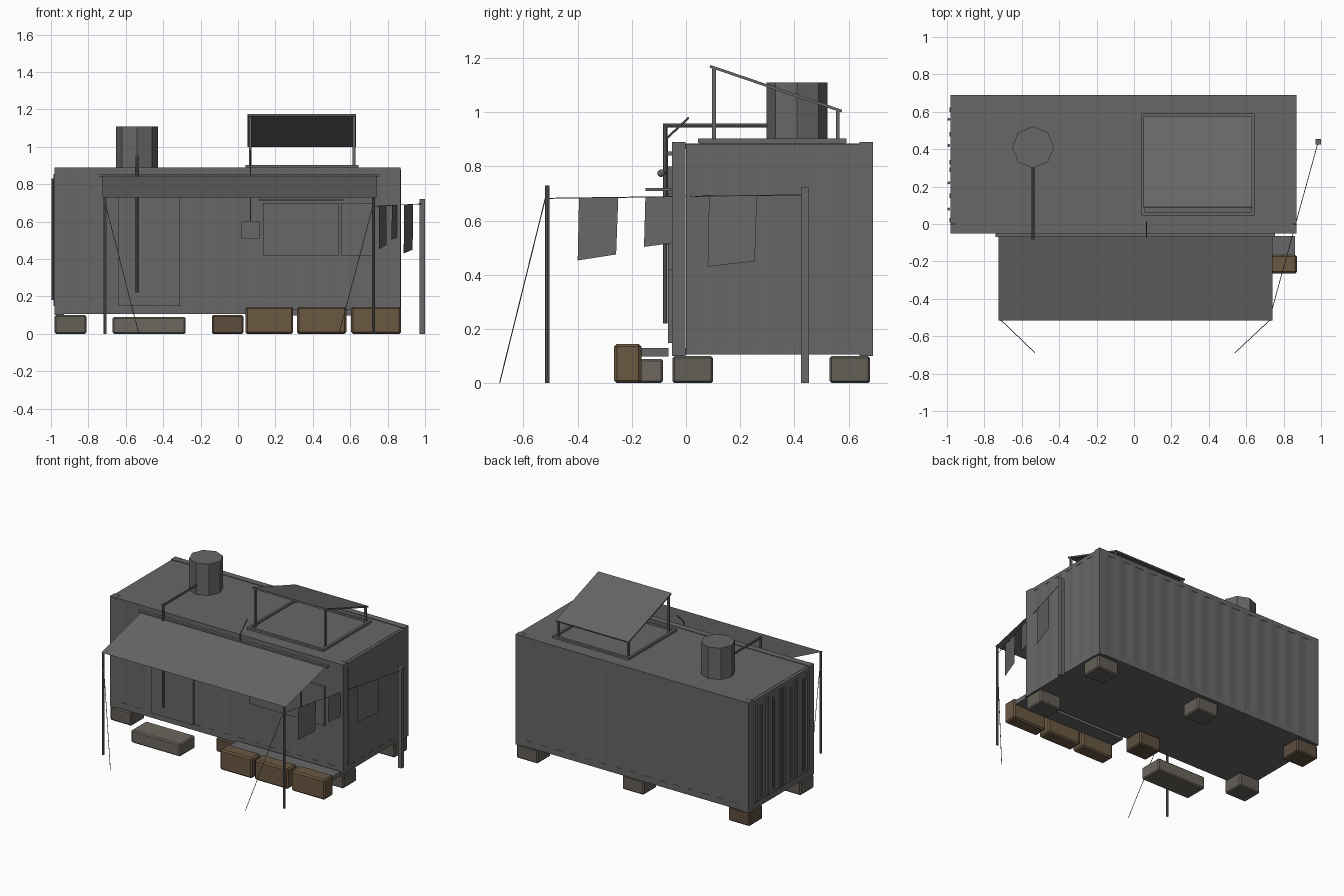
import bpy, math
from mathutils import Vector

if "Cube" in bpy.data.objects:
    bpy.data.objects.remove(bpy.data.objects["Cube"])


def mat(name, c):
    m = bpy.data.materials.new(name)
    m.diffuse_color = (*c, 1)
    m.use_nodes = True
    m.node_tree.nodes["Principled BSDF"].inputs["Base Color"].default_value = m.diffuse_color
    return m


GREY = mat("dark_grey", (0.135, 0.135, 0.135))
BROWN = mat("crate_brown", (0.145, 0.098, 0.055))
STONE = mat("block_stone", (0.125, 0.112, 0.096))
TAN = mat("block_tan", (0.11, 0.075, 0.048))
STEP = mat("step_stone", (0.15, 0.135, 0.112))


def mesh(name, verts, faces, material=GREY):
    me = bpy.data.meshes.new(name)
    me.from_pydata(verts, [], faces)
    me.update()
    ob = bpy.data.objects.new(name, me)
    bpy.context.collection.objects.link(ob)
    me.materials.append(material)
    return ob


def box(name, x0, x1, y0, y1, z0, z1, material=GREY, bevel=0):
    v = [(x, y, z) for x in (x0, x1) for y in (y0, y1) for z in (z0, z1)]
    f = [(0, 1, 3, 2), (4, 6, 7, 5), (0, 4, 5, 1), (2, 3, 7, 6), (0, 2, 6, 4), (1, 5, 7, 3)]
    ob = mesh(name, v, f, material)
    if bevel:
        b = ob.modifiers.new("bevel", "BEVEL")
        b.width, b.segments = bevel, 1
    return ob


def rod(name, a, b, r, n=8):
    a, b = Vector(a), Vector(b)
    d = b - a
    bpy.ops.mesh.primitive_cylinder_add(vertices=n, radius=r, depth=d.length, location=(a + b) / 2)
    ob = bpy.context.object
    ob.name = name
    ob.rotation_euler = d.to_track_quat('Z', 'Y').to_euler()
    ob.data.materials.append(GREY)
    return ob


def corrugated(name, u0, u1, pos, depth, z0, z1, along_x, flip, pitch=0.115):
    # shallow smooth wave sheet between pos (outer) and pos + depth (inner)
    n = round((u1 - u0) / pitch) * 8
    pts = []
    for i in range(n + 1):
        u = u0 + (u1 - u0) * i / n
        w = pos + depth * (0.5 - 0.5 * math.cos(i * math.pi / 4))
        pts.append((u, w) if along_x else (w, u))
    k = len(pts)
    v = [(x, y, z) for z in (z0, z1) for x, y in pts]
    f = [(i, i + 1, k + i + 1, k + i) for i in range(k - 1)]
    if flip:
        f = [q[::-1] for q in f]
    ob = mesh(name, v, f)
    ob.data.shade_smooth()
    return ob


X0, X1, Y0, Y1, ZB, ZT = -0.98, 0.87, -0.05, 0.69, 0.105, 0.88
W = 0.05

# container shell
for x in (X0, X1 - W):
    for y in (Y0 - 0.002, Y1 - W):
        box("corner_post", x, x + W, y, y + W, 0.10, 0.89)
for y in (Y0, Y1 - 0.045):
    box("top_side_rail", X0 + W, X1 - W, y, y + 0.045, 0.857, 0.889)
    box("bottom_side_rail", X0 + W, X1 - W, y, y + 0.045, ZB, 0.148)
for x in (X0, X1 - 0.045):
    box("top_end_rail", x, x + 0.045, Y0 + W, Y1 - W, 0.857, 0.883)
    box("bottom_end_rail", x, x + 0.045, Y0 + W, Y1 - W, ZB, 0.148)
box("roof", X0 + 0.02, X1 - 0.02, Y0 + 0.02, Y1 - 0.02, 0.865, 0.885)
box("floor", X0 + 0.02, X1 - 0.02, Y0 + 0.02, Y1 - 0.02, ZB, 0.13)
corrugated("front_wall", X0 + W, X1 - W, Y0 - 0.001, 0.004, ZB, ZT, True, False)
corrugated("back_wall", X0 + W, X1 - W, Y1 + 0.001, -0.004, ZB, ZT, True, True)
corrugated("right_wall", Y0 + W, Y1 - W, X1 + 0.001, -0.004, ZB, ZT, False, False)

# cargo doors with ribs and lock bars on the left end
box("cargo_doors", X0 + 0.004, X0 + 0.03, Y0 + W, Y1 - W, 0.145, 0.86)
for y in (0.02, 0.15, 0.29, 0.33, 0.48, 0.61):
    box("door_rib", X0 - 0.006, X0 + 0.01, y - 0.012, y + 0.012, 0.15, 0.855)
for y in (0.08, 0.22, 0.42, 0.56):
    rod("lock_bar", (-0.99, y, 0.18), (-0.99, y, 0.83), 0.008)

# foundation blocks
for i, x in enumerate((-0.98, -0.14, 0.70)):
    for j, y in enumerate((-0.05, 0.53)):
        box("foundation_block", x, x + 0.17, y, y + 0.15, 0, 0.10,
            TAN if (i, j) in ((0, 1), (1, 0)) else STONE, 0.008)

# step, crates and plank along the front
box("door_step", -0.67, -0.28, -0.255, -0.085, 0, 0.09, STEP, 0.008)
for a, b in ((0.04, 0.295), (0.315, 0.58), (0.605, 0.872)):
    box("crate", a, b, -0.265, -0.165, 0, 0.145, BROWN, 0.01)
box("plank", 0.04, 0.862, -0.167, -0.065, 0.098, 0.13)

# entrance door, lamp, window, shutter and hood
box("entrance_door", -0.64, -0.31, -0.066, -0.045, 0.148, 0.80)
bpy.ops.mesh.primitive_uv_sphere_add(segments=10, ring_count=6, radius=0.014,
                                     location=(-0.475, -0.092, 0.775))
bpy.context.object.name = "door_lamp"
bpy.context.object.data.materials.append(GREY)
rod("lamp_arm", (-0.475, -0.092, 0.775), (-0.475, -0.05, 0.775), 0.004, 6)
box("window_panel", 0.135, 0.54, -0.062, -0.045, 0.42, 0.70)
box("window_shutter", 0.55, 0.73, -0.066, -0.045, 0.42, 0.70)
box("window_hood", 0.11, 0.565, -0.15, -0.05, 0.71, 0.72)

# meter box and cable conduit
box("meter_box", 0.02, 0.115, -0.075, -0.045, 0.51, 0.60)
rod("conduit", (0.067, -0.07, 0.60), (0.067, -0.07, 0.907), 0.004, 6)
rod("conduit_bend", (0.067, -0.07, 0.905), (0.067, 0.01, 0.98), 0.004, 6)

# water tank and downpipe
rod("water_tank", (-0.54, 0.41, 0.885), (-0.54, 0.41, 1.11), 0.112, 8).rotation_euler = (0, 0, 0)
rod("tank_pipe", (-0.54, 0.32, 0.951), (-0.54, -0.084, 0.951), 0.008)
rod("downpipe", (-0.54, -0.077, 0.957), (-0.54, -0.077, 0.22), 0.008)

# solar panel on its stand
box("stand_base", 0.05, 0.64, 0.05, 0.588, 0.885, 0.889)
for y in (0.045, 0.575):
    box("stand_rail", 0.04, 0.645, y, y + 0.018, 0.887, 0.903)
for x in (0.04, 0.627):
    box("stand_side_rail", x, x + 0.018, 0.045, 0.593, 0.887, 0.903)
for x in (0.065, 0.62):
    for y, z in ((0.103, 1.161), (0.56, 1.004)):
        box("stand_leg", x - 0.007, x + 0.007, y - 0.007, y + 0.007, 0.89, z)
panel = box("solar_panel", -0.29, 0.29, -0.257, 0.257, -0.005, 0.005)
panel.location = (0.342, 0.332, 1.087)
panel.rotation_euler = (-math.atan2(0.165, 0.485), 0, 0)

# awning with posts and guy ropes
mesh("awning", [(-0.725, -0.515, 0.73), (0.74, -0.515, 0.73), (0.74, -0.06, 0.847),
                (-0.725, -0.06, 0.847)], [(0, 1, 2, 3)])
box("awning_rail", -0.74, 0.755, -0.07, -0.045, 0.84, 0.856)
for x, gx in ((-0.71, -0.53), (0.725, 0.54)):
    rod("awning_post", (x, -0.512, 0), (x, -0.512, 0.73), 0.008)
    rod("guy_rope", (x, -0.515, 0.70), (gx, -0.688, 0.001), 0.002, 5)

# clothesline with hanging cloths
box("line_pole", 0.97, 1.0, 0.425, 0.455, 0, 0.722)
A, B = Vector((0.723, -0.512, 0.682)), Vector((0.985, 0.44, 0.695))
rod("clothesline", A, B, 0.002, 5)


def on_line(y):
    return A.lerp(B, (y - A.y) / (B.y - A.y))


for y0, y1, z0, z1 in ((-0.395, -0.25, 0.453, 0.475), (-0.15, -0.02, 0.503, 0.52),
                       (0.085, 0.262, 0.43, 0.45)):
    p, q = on_line(y0), on_line(y1)
    s, t = on_line(y1 - 0.008), on_line(y0 - 0.005)
    mesh("hanging_cloth", [p, q, (s.x, s.y, z1), (t.x, t.y, z0)], [(0, 1, 2, 3)])
